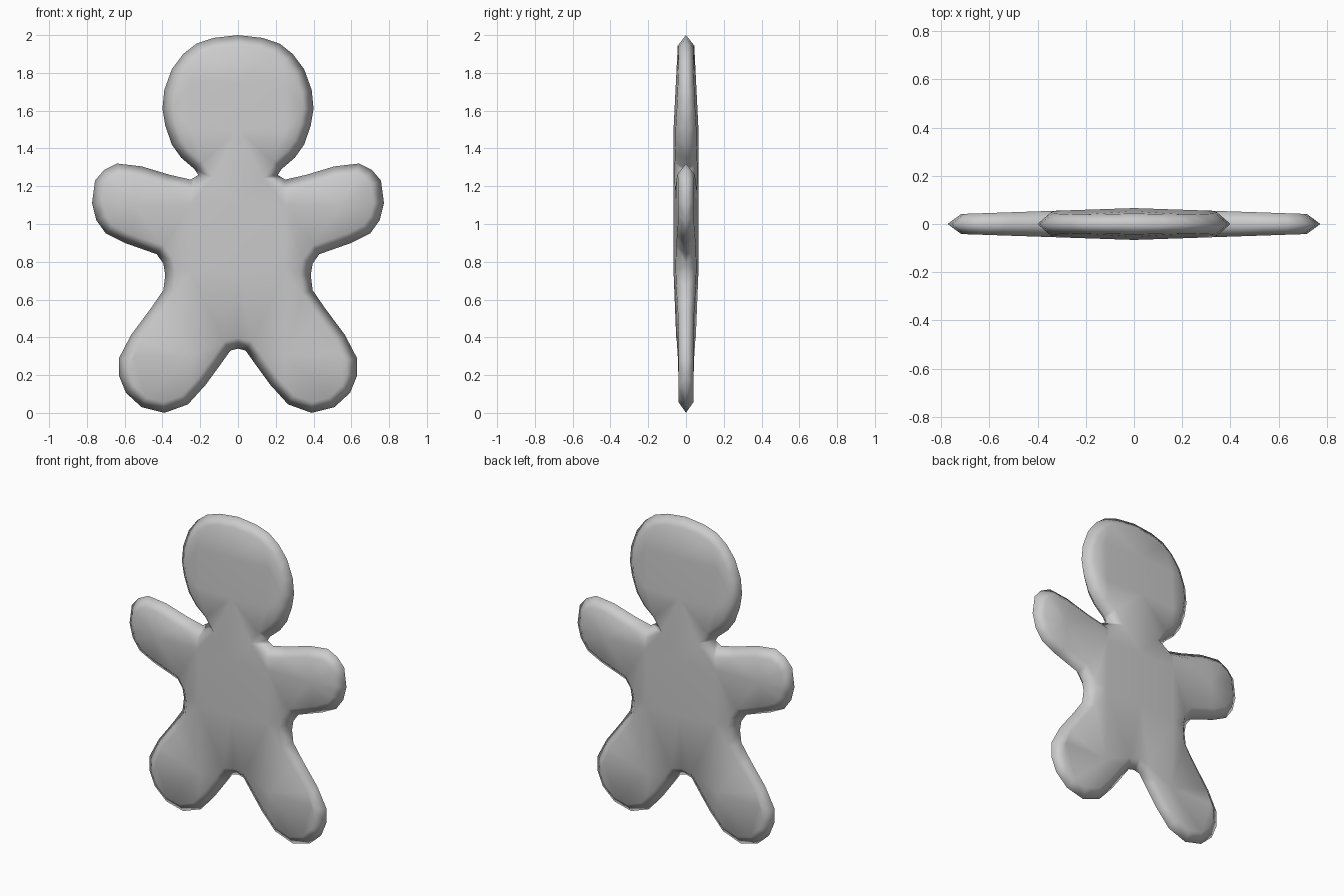
import bpy, bmesh
from mathutils import Vector

if "Cube" in bpy.data.objects:
    bpy.data.objects.remove(bpy.data.objects["Cube"])

# Right half of the silhouette (x, z), from head top down to the crotch
half = [(0, 2.0), (.13, 1.985), (.22, 1.955), (.29, 1.9), (.35, 1.82), (.39, 1.71),
        (.40, 1.61), (.385, 1.52), (.35, 1.42), (.30, 1.35), (.23, 1.29), (.21, 1.26),
        (.25, 1.235), (.36, 1.26), (.51, 1.305), (.64, 1.32), (.71, 1.285), (.757, 1.23),
        (.773, 1.11), (.75, 1.02), (.70, .95), (.60, .9), (.43, .84), (.395, .79),
        (.385, .73), (.395, .65), (.46, .555), (.566, .413), (.63, .29), (.63, .196),
        (.593, .106), (.51, .03), (.39, .0), (.265, .045), (.17, .15), (.09, .26),
        (.04, .33), (0, .34)]
outline = half + [(-x, z) for x, z in half[-2:0:-1]]
outline.reverse()


def puff(x, z):
    """Half thickness: fullest along the middle, thinner toward the limbs."""
    y = .066 - .034 * abs(x) - .05 * max(0, z - 1.5) - .04 * max(0, .75 - z)
    return max(y, .04)


# Front half: flat silhouette, bevelled rim, gently domed face
bm = bmesh.new()
face = bm.faces.new([bm.verts.new((x, 0, z)) for x, z in outline])
bm.normal_update()
face.material_index = 1
ring = bmesh.ops.inset_region(bm, faces=[face], thickness=.055,
                              use_boundary=True, use_even_offset=True)
for f in ring['faces']:
    f.material_index = 0


def cut(co, no):
    inner = [f for f in bm.faces if f.material_index == 1]
    geom = set(inner)
    for f in inner:
        geom.update(f.edges)
        geom.update(f.verts)
    bmesh.ops.bisect_plane(bm, geom=list(geom), dist=.0001,
                           plane_co=Vector(co), plane_no=Vector(no))


for x in (-.55, -.25, 0, .25, .55):
    cut((x, 0, 0), (1, 0, 0))
for z in (.3, .75, 1.1, 1.5, 1.75):
    cut((0, 0, z), (0, 0, 1))
for v in bm.verts:
    if not v.is_boundary:
        v.co.y = -puff(v.co.x, v.co.z)
for f in bm.faces:
    f.material_index = 0
    f.smooth = True
bmesh.ops.triangulate(bm, faces=[f for f in bm.faces if len(f.verts) > 4])

mesh = bpy.data.meshes.new("cookie_figure")
bm.to_mesh(mesh)
bm.free()
body = bpy.data.objects.new("cookie_figure", mesh)
bpy.context.collection.objects.link(body)

# Back half
mirror = body.modifiers.new("back_half", 'MIRROR')
mirror.use_axis = (False, True, False)
mirror.merge_threshold = .0005
